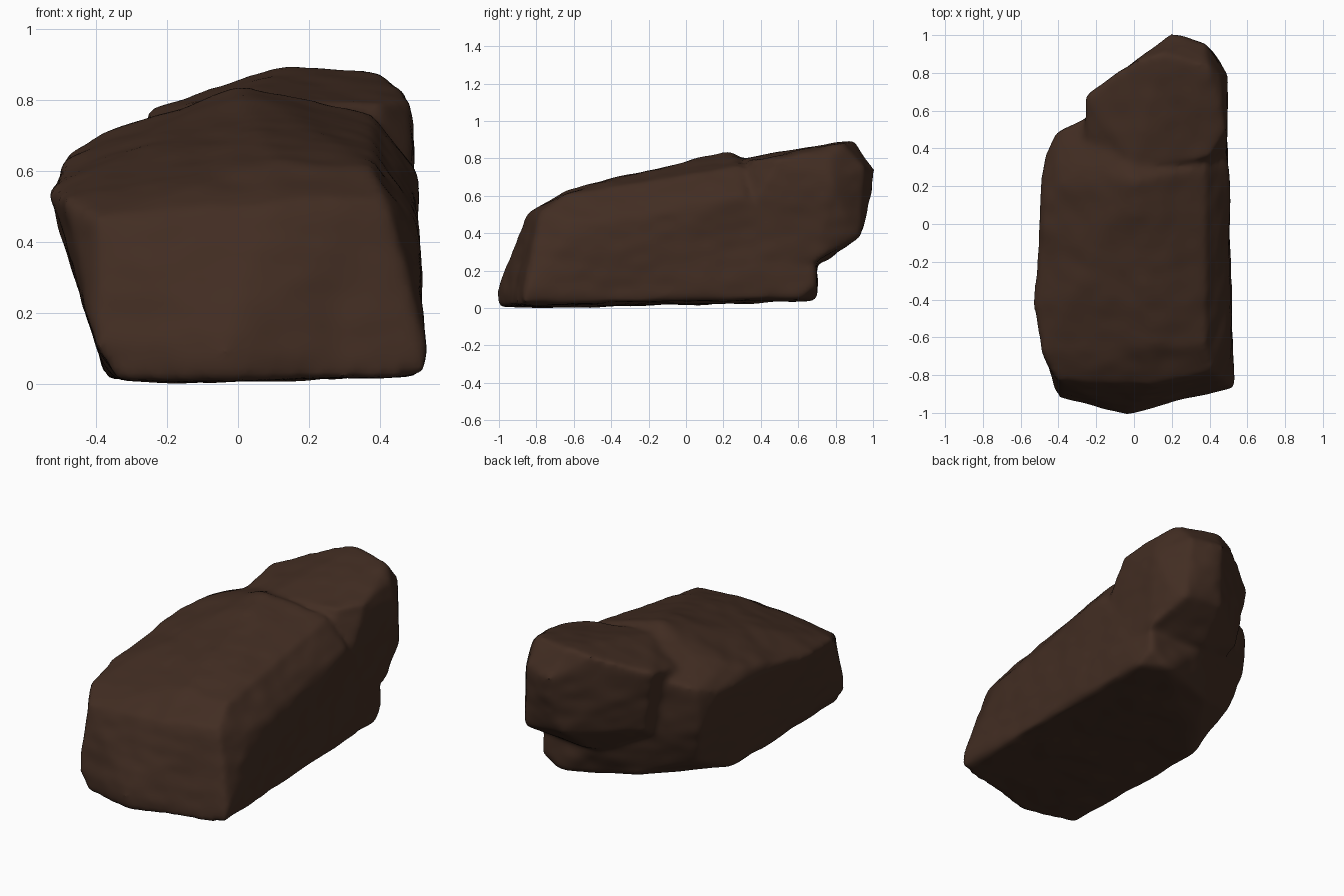
import bpy, bmesh
from mathutils import Vector, noise

cube = bpy.data.objects.get("Cube")
if cube:
    bpy.data.objects.remove(cube, do_unlink=True)

stone = bpy.data.materials.new("dark_brown_stone")
stone.use_nodes = True
colour = (0.054, 0.026, 0.016, 1)
stone.diffuse_color = colour
stone.node_tree.nodes["Principled BSDF"].inputs["Base Color"].default_value = colour


def add_hull(bm, points):
    """Add one chunk of rock as the convex hull of its corners."""
    verts = [bm.verts.new(p) for p in points]
    result = bmesh.ops.convex_hull(bm, input=verts)
    loose = [v for v in result["geom_interior"] if isinstance(v, bmesh.types.BMVert)]
    bmesh.ops.delete(bm, geom=loose, context="VERTS")


bm = bmesh.new()
# Long sloping slab: foot, front lip, leaning left wall, ridge
add_hull(bm, [
    (.52, -.87, .02), (-.03, -1, 0), (-.34, -.93, 0), (-.4, -.92, .1),
    (.53, -.86, .08), (-.04, -1.01, .1), (-.37, .08, .02), (.48, .6, .05),
    (.34, .7, .04), (.46, .7, .13), (.46, .7, .25), (-.06, .55, .06),
    (.1, .7, .24), (-.36, .4, .17), (-.4, .3, .3),
    (-.53, -.42, .54), (-.49, -.68, .52), (-.4, -.83, .47), (.1, -.85, .51),
    (.42, -.78, .53), (.38, -.64, .61), (.5, -.6, .45), (.1, -.64, .63),
    (-.48, .1, .64), (-.48, .36, .6), (-.41, .2, .69), (-.41, .49, .64),
    (-.26, .3, .75), (-.26, .56, .68), (-.41, .46, .4),
    (0, .23, .84), (.38, .3, .76), (.5, .3, .6), (-.1, .58, .5),
])
# Higher block that overhangs the back
add_hull(bm, [
    (-.26, .68, .77), (-.26, .38, .7), (0, .86, .86), (.15, .9, .9),
    (.2, 1.01, .74), (.38, .96, .75), (.39, .84, .88), (.46, .77, .82),
    (.5, .78, .68), (.49, .5, .8), (.4, .35, .79), (0, .3, .8),
    (.48, .7, .25), (.1, .75, .25), (.4, .93, .38), (.15, .94, .4),
    (-.2, .66, .4), (-.15, .3, .2), (.48, .2, .25), (.22, .97, .5),
    (.45, .86, .45),
])
mesh = bpy.data.meshes.new("rock")
bm.to_mesh(mesh)
bm.free()
rock = bpy.data.objects.new("rock", mesh)
bpy.context.collection.objects.link(rock)
bpy.context.view_layer.objects.active = rock
rock.select_set(True)

# Fuse the chunks and wear down their edges
remesh = rock.modifiers.new("fuse", "REMESH")
remesh.mode = "VOXEL"
remesh.voxel_size = 0.018
wear = rock.modifiers.new("wear", "SMOOTH")
wear.factor = 0.5
wear.iterations = 9
for name in ("fuse", "wear"):
    bpy.ops.object.modifier_apply(modifier=name)

# Chipped, uneven surface
offsets = []
for v in rock.data.vertices:
    broad = noise.noise(v.co * 4)
    chips = noise.noise(Vector((v.co.x * 9, v.co.y * 9, v.co.z * 14)))
    offsets.append(v.normal * (broad * 0.01 + chips * 0.005))
for v, offset in zip(rock.data.vertices, offsets):
    v.co += offset

# Rest the foot on the ground
low = min(v.co.z for v in rock.data.vertices)
for v in rock.data.vertices:
    v.co.z -= low
rock.data.materials.clear()
rock.data.materials.append(stone)
bpy.ops.object.shade_smooth_by_angle(angle=0.7)
